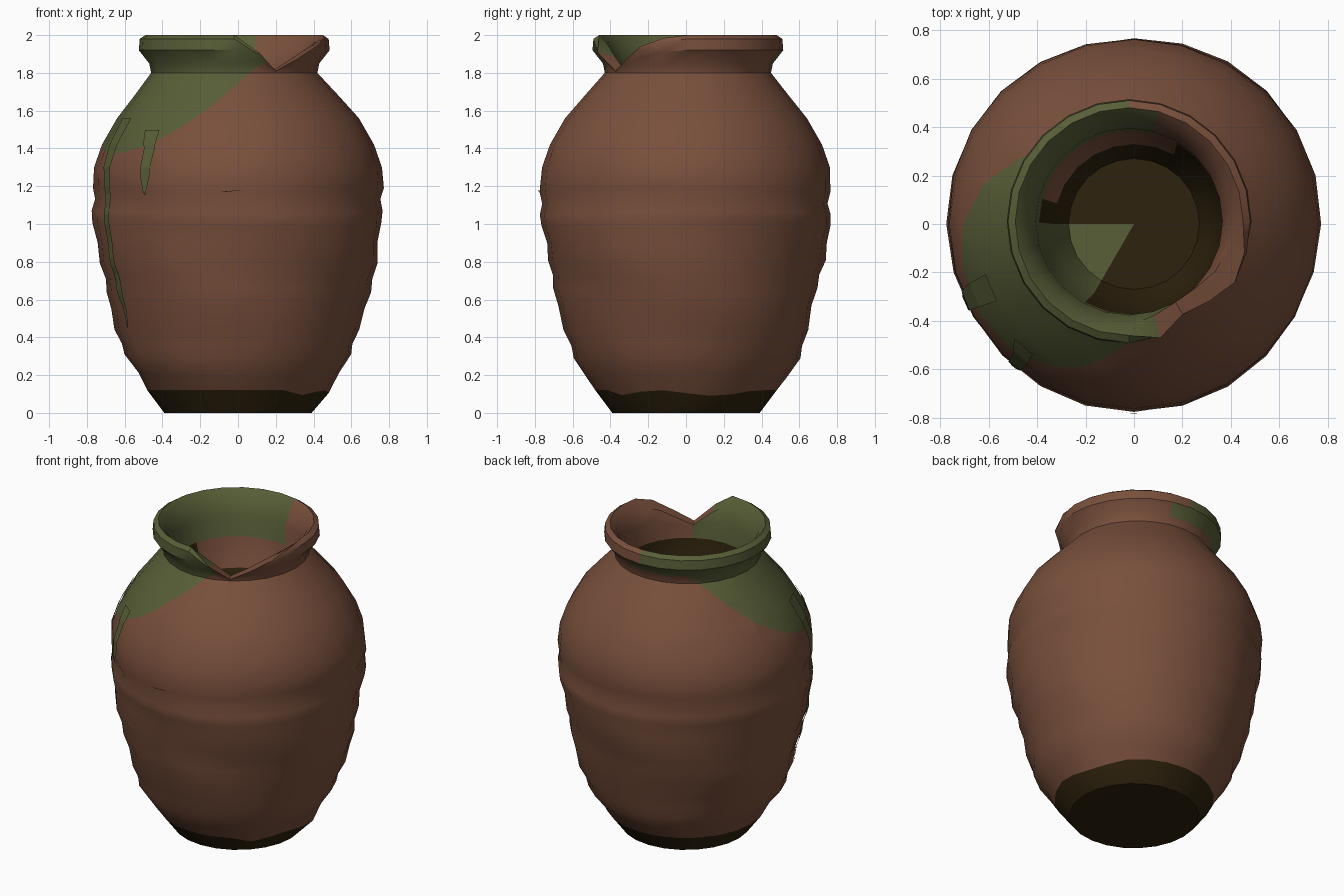
import bpy, bmesh, math
from mathutils import Vector

cube = bpy.data.objects.get("Cube")
if cube:
    bpy.data.objects.remove(cube, do_unlink=True)


def material(name, rgb):
    m = bpy.data.materials.new(name)
    m.use_nodes = True
    m.diffuse_color = (*rgb, 1)
    bsdf = m.node_tree.nodes["Principled BSDF"]
    bsdf.inputs["Base Color"].default_value = (*rgb, 1)
    bsdf.inputs["Roughness"].default_value = 0.8
    return m


CLAY, GLAZE, SOOT = 0, 1, 2
mats = [material("terracotta clay", (0.19, 0.079, 0.045)),
        material("green glaze", (0.097, 0.112, 0.038)),
        material("dark brown base", (0.027, 0.016, 0.004))]

SIDES = 24
# Profiles as (radius, height): outside going up, inside going down
OUTER = [(.39, 0), (.48, .12), (.53, .2), (.6, .3), (.61, .36), (.648, .44),
         (.67, .56), (.7, .65), (.705, .72), (.735, .8), (.74, .9), (.765, 1),
         (.77, 1.06), (.755, 1.12), (.77, 1.18), (.762, 1.3), (.72, 1.42),
         (.64, 1.56), (.54, 1.68), (.44, 1.8), (.45, 1.85), (.505, 1.92),
         (.5, 1.98), (.47, 2)]
INNER = [(.43, 1.96), (.385, 1.85), (.38, 1.72), (.33, 1.54), (.27, 1.4)]
# Height of the broken rim, by angle
BREAK = {-75: 1.91, -60: 1.81, -45: 1.87, -30: 1.94, -15: 1.985}
NECK = 1.8


def radius_at(profile, z):
    """Radius on a profile at a height, by straight interpolation."""
    pts = sorted((h, r) for r, h in profile)
    for (h0, r0), (h1, r1) in zip(pts, pts[1:]):
        if h0 <= z <= h1:
            return r0 + (r1 - r0) * (z - h0) / (h1 - h0)
    return pts[-1][1]


def place(profile, r, z, deg):
    """Point on the pot wall, with hand-thrown waviness and the rim break."""
    a = math.radians(deg)
    top = BREAK.get(deg, 2)
    if z > NECK and top < 2:
        z = NECK + (z - NECK) * (top - NECK) / (2 - NECK)
        r = radius_at(profile, z)
    if .15 < z < 1.25 and profile is OUTER:
        r += .006 * math.sin(3 * a + 11 * z)
        z += .012 * math.sin(2 * a + 7 * z)
    elif z == .12 and abs(deg) < 60:
        z -= .015 * (1 + math.sin(5 * a))
    shift = max(0, min(1, (z - 1.6) / .2))
    return Vector((r * math.cos(a) - .02 * shift, r * math.sin(a) + .01 * shift, z))


def angle_of(p):
    return math.degrees(math.atan2(p.y, p.x)) % 360


def inner_colour(p):
    """Glaze runs down inside on the right, soot fills the bottom."""
    a = angle_of(p)
    if 180 <= a <= 240:
        return GLAZE
    if p.z > 1.72 and 85 < a < 300:
        return GLAZE
    if p.z > 1.72 or (p.z > 1.54 and 60 < a < 165):
        return CLAY
    return SOOT


# Pot body: one lathed wall, outside, rim, inside and floor
bm = bmesh.new()
degs = [-180 + i * 360 // SIDES for i in range(SIDES)]
rings = [[bm.verts.new(place(prof, r, z, d)) for d in degs]
         for prof in (OUTER, INNER) for r, z in prof]
outer_faces = []
for k, (lo, hi) in enumerate(zip(rings, rings[1:])):
    for i in range(SIDES):
        j = (i + 1) % SIDES
        f = bm.faces.new((lo[i], lo[j], hi[j], hi[i]))
        if k < len(OUTER) - 1:
            outer_faces.append(f)
            f.material_index = SOOT if k == 0 else CLAY
        else:
            f.material_index = inner_colour(f.calc_center_median())
            # rim top joins the outside colour
            if k == len(OUTER) - 1:
                a = angle_of(f.calc_center_median())
                f.material_index = GLAZE if 85 < a < 285 else CLAY
base = bm.faces.new(list(reversed(rings[0])))
base.material_index = SOOT
middle = bm.verts.new((0, 0, INNER[-1][1]))
for i in range(SIDES):
    f = bm.faces.new((rings[-1][i], rings[-1][(i + 1) % SIDES], middle))
    a = angle_of(f.calc_center_median())
    f.material_index = GLAZE if 180 < a < 240 else SOOT

# Dipped glaze: cut the outside along a slanted plane and colour above it
slant = Vector((-.64, -.325, 1))
point = Vector((0, 0, 1.9))
upper = [f for f in outer_faces if f.calc_center_median().z > 1.2]
geom = set(upper)
for f in upper:
    geom.update(f.edges)
    geom.update(f.verts)
cut = bmesh.ops.bisect_plane(bm, geom=list(geom), plane_co=point, plane_no=slant)
for f in {g for g in cut["geom"] if isinstance(g, bmesh.types.BMFace)}:
    c = f.calc_center_median()
    above = (c - point).dot(slant) > 0
    rim_band = c.z > 1.87 and 85 < angle_of(c) < 285
    f.material_index = GLAZE if above or rim_band else CLAY

mesh = bpy.data.meshes.new("pot_body")
bm.normal_update()
bm.to_mesh(mesh)
bm.free()
pot = bpy.data.objects.new("pot_body", mesh)
bpy.context.collection.objects.link(pot)
for m in mats:
    mesh.materials.append(m)
bpy.context.view_layer.objects.active = pot
pot.select_set(True)
bpy.ops.object.shade_smooth_by_angle(angle=math.radians(35))


def strip(name, mat, path, steps=30):
    """Thin run laid on the wall; path holds (height, angle, half width)."""
    b = bmesh.new()
    rows = []
    for s in range(steps + 1):
        t = s / steps * (len(path) - 1)
        n = min(int(t), len(path) - 2)
        z, deg, w = (p + (q - p) * (t - n) for p, q in zip(path[n], path[n + 1]))
        r = radius_at(OUTER, z) + .01
        rows.append([b.verts.new((r * math.cos(a), r * math.sin(a), z))
                     for a in (math.radians(deg) + e * w / r for e in (-1, 0, 1))])
    for p, q in zip(rows, rows[1:]):
        for i in range(2):
            b.faces.new((q[i], q[i + 1], p[i + 1], p[i]))
    me = bpy.data.meshes.new(name)
    b.to_mesh(me)
    b.free()
    me.materials.append(mat)
    ob = bpy.data.objects.new(name, me)
    bpy.context.collection.objects.link(ob)
    wrap = ob.modifiers.new("lie_on_wall", 'SHRINKWRAP')
    wrap.target = pot
    wrap.wrap_mode = 'ABOVE_SURFACE'
    wrap.offset = .008


# Glaze drips and a small scratch in the clay
strip("long_drip", mats[GLAZE], [(1.56, -156, .06), (1.4, -156, .05), (1.2, -155, .035),
                                 (.9, -155, .03), (.65, -154, .035), (.45, -153, .004)])
strip("short_drip", mats[GLAZE], [(1.5, -132, .05), (1.4, -130, .035),
                                  (1.25, -130, .03), (1.15, -130, .004)])
strip("scratch", mats[CLAY], [(1.17, -97, .002), (1.175, -93, .03), (1.18, -89, .002)], 6)
